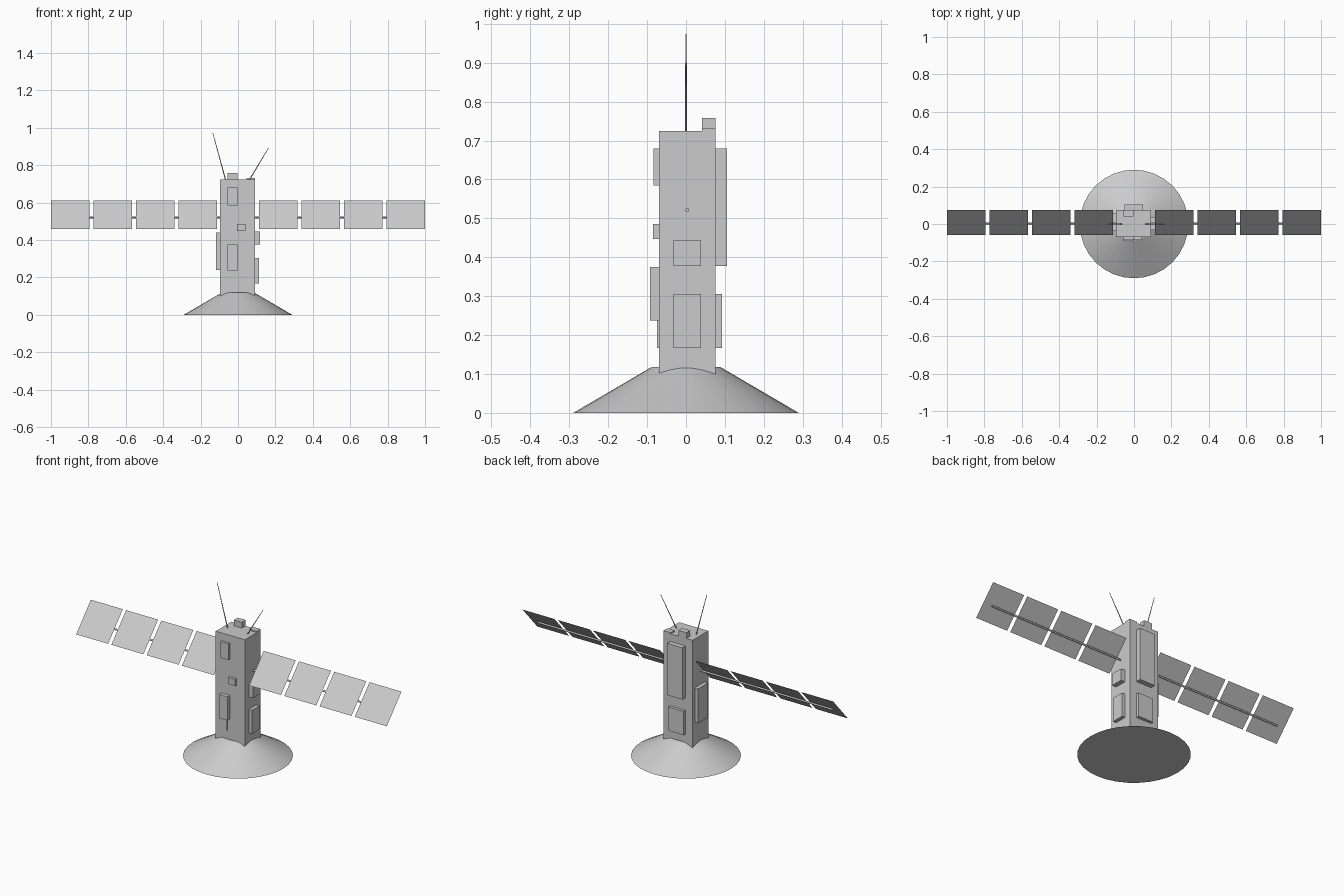
import bpy, bmesh
from mathutils import Vector

if "Cube" in bpy.data.objects:
    bpy.data.objects.remove(bpy.data.objects["Cube"])


def finish(name, bm, smooth=False):
    bmesh.ops.recalc_face_normals(bm, faces=bm.faces)
    mesh = bpy.data.meshes.new(name)
    bm.to_mesh(mesh)
    bm.free()
    ob = bpy.data.objects.new(name, mesh)
    bpy.context.collection.objects.link(ob)
    if smooth:
        bpy.context.view_layer.objects.active = ob
        ob.select_set(True)
        bpy.ops.object.shade_smooth_by_angle()
        ob.select_set(False)
    return ob


def box(name, x, y, z):
    bm = bmesh.new()
    bmesh.ops.create_cube(bm, size=1)
    for v in bm.verts:
        v.co = [a + (b - a) * (c + 0.5) for (a, b), c in zip((x, y, z), v.co)]
    return finish(name, bm)


def rod(name, a, b, r1, r2, sides=12):
    a, b = Vector(a), Vector(b)
    bm = bmesh.new()
    bmesh.ops.create_cone(bm, cap_ends=True, segments=sides, radius1=r1, radius2=r2, depth=(b - a).length)
    turn = Vector((0, 0, 1)).rotation_difference(b - a)
    for v in bm.verts:
        v.co = turn @ v.co + (a + b) / 2
    return finish(name, bm, True)


# dish skirt and main body
rod("dish", (0, 0, 0), (0, 0, 0.118), 0.29, 0.088, 32)
box("body", (-0.095, 0.092), (-0.069, 0.076), (0.095, 0.724))

# equipment boxes on the front face
box("front_upper_box", (-0.055, -0.004), (-0.083, -0.06), (0.585, 0.68))
box("front_small_box", (-0.005, 0.04), (-0.085, -0.06), (0.447, 0.485))
box("front_lower_box", (-0.055, -0.004), (-0.092, -0.06), (0.237, 0.375))
box("front_fin", (-0.021, -0.019), (-0.075, -0.06), (0.167, 0.30))

# equipment boxes on the back face
box("back_tall_box", (-0.05, 0.048), (0.07, 0.105), (0.378, 0.68))
box("back_lower_box", (-0.05, 0.048), (0.07, 0.093), (0.167, 0.305))

# equipment boxes on the sides
box("right_upper_box", (0.08, 0.118), (-0.032, 0.038), (0.377, 0.445))
box("right_lower_box", (0.08, 0.112), (-0.032, 0.038), (0.167, 0.305))
box("left_box", (-0.117, -0.08), (-0.035, 0.055), (0.24, 0.44))

# boxes on the roof
box("roof_box", (-0.055, -0.004), (0.041, 0.076), (0.72, 0.758))
box("roof_plate", (0.045, 0.092), (0.041, 0.076), (0.72, 0.731))

# antennas
rod("left_antenna", (-0.066, 0, 0.72), (-0.135, 0, 0.973), 0.003, 0.0015, 8)
rod("right_antenna", (0.06, 0, 0.72), (0.163, 0, 0.892), 0.003, 0.0015, 8)

# tilted thin solar panels carried on a boom each side
for side, s in (("left", -1), ("right", 1)):
    rod(side + "_boom", (s * 0.085, 0.003, 0.521), (s * 0.95, 0.003, 0.521), 0.005, 0.005)
    for i in range(4):
        x0 = 0.113 + i * 0.227
        xs = sorted((s * x0, s * (x0 + 0.206)))
        bm = bmesh.new()
        bm.faces.new([bm.verts.new(c) for c in (
            (xs[0], -0.06, 0.46), (xs[1], -0.06, 0.46),
            (xs[1], 0.075, 0.61), (xs[0], 0.075, 0.61))])
        finish(f"{side}_solar_panel_{i + 1}", bm)
